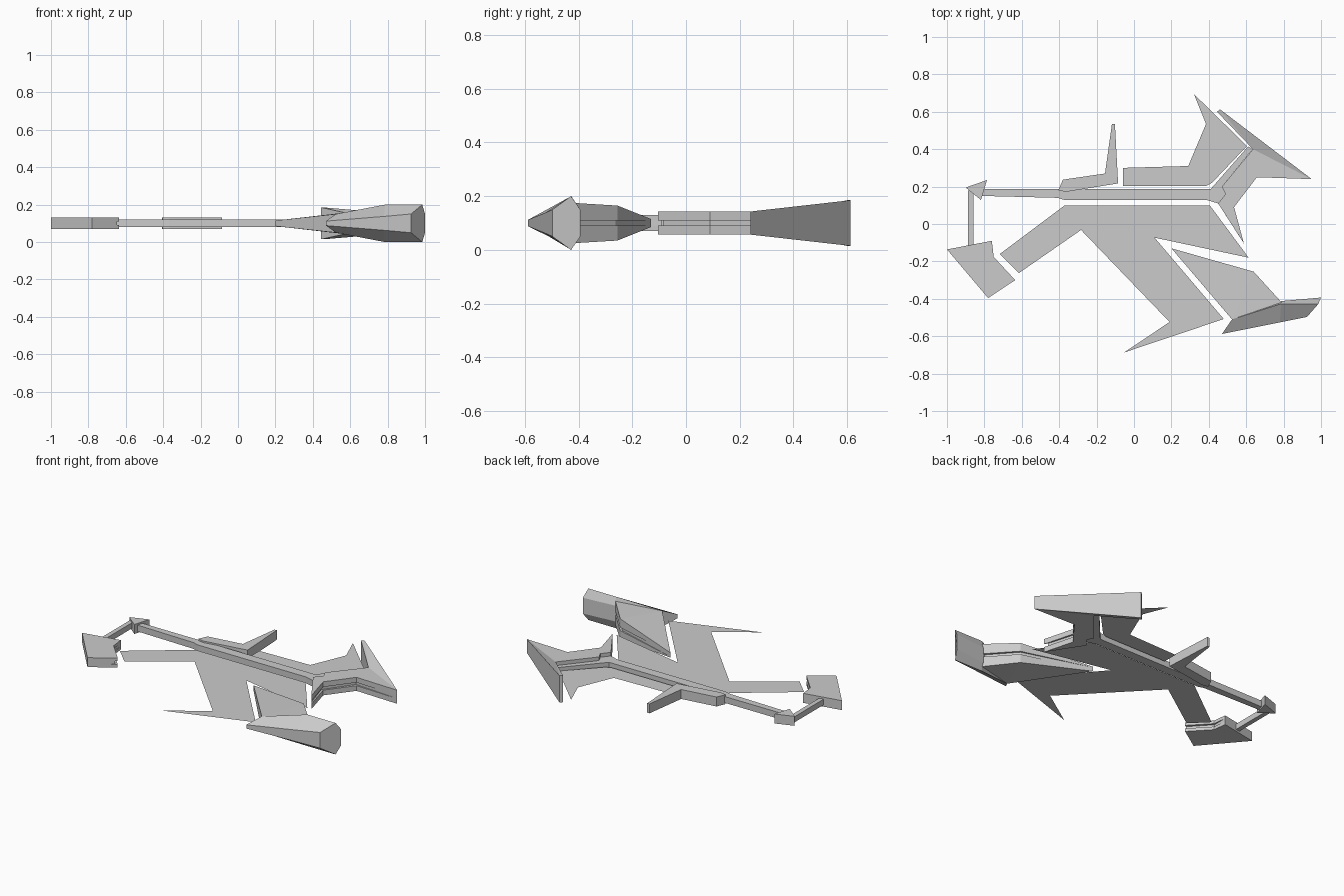
import bpy, bmesh

if "Cube" in bpy.data.objects:
    bpy.data.objects.remove(bpy.data.objects["Cube"])

MID = 0.10      # mid plane of the whole craft
GAP = 0.01      # half height of the recessed side grooves


def finish(name, bm):
    bmesh.ops.remove_doubles(bm, verts=bm.verts, dist=1e-5)
    bmesh.ops.recalc_face_normals(bm, faces=bm.faces)
    mesh = bpy.data.meshes.new(name)
    bm.to_mesh(mesh)
    bm.free()
    obj = bpy.data.objects.new(name, mesh)
    bpy.context.collection.objects.link(obj)
    return obj


def sheet(name, pts):
    """Flat plate without thickness on the mid plane."""
    bm = bmesh.new()
    bm.faces.new([bm.verts.new((x, y, MID)) for x, y in pts])
    finish(name, bm)


def slab(name, pts, half, inset=None):
    """Outline thickened both ways; half is one height or one per point.
    inset moves some points inward at mid height to make a side groove."""
    n = len(pts)
    h = half if isinstance(half, (list, tuple)) else [half] * n
    rings = [(pts, [-v for v in h]), (pts, h)]
    if inset:
        core = [inset.get(i, p) for i, p in enumerate(pts)]
        rings[1:1] = [(pts, [-GAP] * n), (core, [-GAP] * n),
                      (core, [GAP] * n), (pts, [GAP] * n)]
    bm = bmesh.new()
    loops = [[bm.verts.new((p[0], p[1], MID + z)) for p, z in zip(o, zs)]
             for o, zs in rings]
    for a, b in zip(loops, loops[1:]):
        for i in range(n):
            j = (i + 1) % n
            bm.faces.new((a[i], a[j], b[j], b[i]))
    caps = [bm.faces.new(loops[0]), bm.faces.new(loops[-1])]
    if len(set(h)) > 1:
        bmesh.ops.triangulate(bm, faces=caps)
    finish(name, bm)


# flat plates
sheet("main_plate", [(-.717, -.16), (-.37, .10), (.405, .10), (.613, -.18),
                     (.11, -.073), (.48, -.508), (-.053, -.687),
                     (.19, -.524), (-.283, -.032), (-.615, -.262)])
sheet("rear_plate", [(-.06, .30), (.29, .31), (.385, .535), (.32, .695),
                     (.604, .417), (.417, .22), (.385, .203), (-.06, .203)])

# long spine with the bent right end
slab("spine", [(-.81, .187), (.41, .187), (.61, .415), (.635, .40),
               (.47, .20), (.49, .16), (.45, .11), (.39, .128),
               (-.37, .128), (-.41, .14), (-.81, .15)], .02)

# left end: knuckle, rod and grooved block
slab("left_knuckle", [(-.90, .195), (-.786, .235), (-.818, .128)], .03)
slab("left_rod", [(-.887, .18), (-.858, .18), (-.858, -.12), (-.887, -.12)], .018)
slab("left_block", [(-1, -.136), (-.76, -.09), (-.75, -.176), (-.635, -.30),
                    (-.78, -.396)], .03,
     {2: (-.76, -.186), 3: (-.648, -.308)})

# small fin at the back
slab("rear_fin", [(-.405, .18), (-.38, .237), (-.155, .27), (-.118, .535),
                  (-.102, .535), (-.085, .217), (-.365, .172)], .03)

# right wing: grooved root and flaring blade
slab("right_wing_root", [(.95, .24), (.657, .25), (.535, .09), (.588, -.105),
                         (.45, .11), (.49, .16), (.47, .20), (.636, .40),
                         (.797, .278)], .043,
     {1: (.645, .262), 2: (.522, .09), 3: (.575, -.085)})
slab("right_wing_blade", [(.444, .60), (.46, .613), (.95, .24), (.797, .278),
                          (.636, .40)], [.085, .085, .043, .043, .043])

# front pod: wedge-shaped mount and six-sided body
slab("pod_mount", [(.20, -.13), (.64, -.255), (.79, -.42), (.524, -.51)],
     [.015, .065, .075, .05], {1: (.63, -.262), 2: (.775, -.425)})

bm = bmesh.new()
sections = [  # front edge, ridge and back edge as x, y, half height
    [(.47, -.588, .012), (.524, -.51, .05), (.535, -.50, .03)],
    [(.78, -.526, .037), (.786, -.427, .10), (.79, -.412, .05)],
    [(.925, -.497, .05), (.985, -.428, .10), (1.0, -.393, .05)]]
rings = []
for sec in sections:
    upper = [bm.verts.new((x, y, MID + h)) for x, y, h in sec]
    lower = [bm.verts.new((x, y, MID - h)) for x, y, h in reversed(sec)]
    rings.append(upper + lower)
for a, b in zip(rings, rings[1:]):
    for i in range(6):
        j = (i + 1) % 6
        bm.faces.new((a[i], a[j], b[j], b[i]))
bm.faces.new(rings[0])
bm.faces.new(rings[-1])
finish("pod_body", bm)
